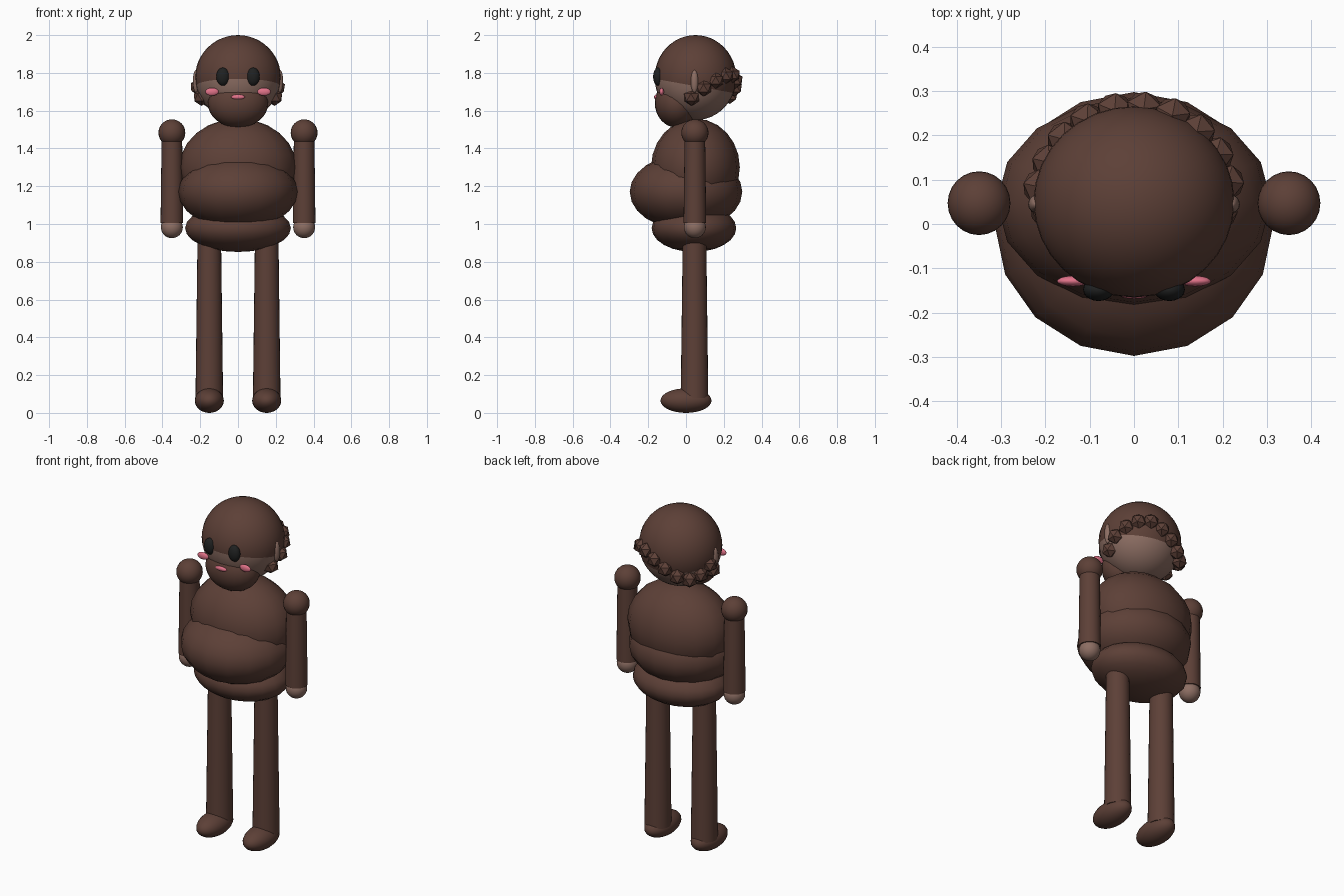
import bpy, bmesh, math
from mathutils import Matrix, Vector

if "Cube" in bpy.data.objects:
    bpy.data.objects.remove(bpy.data.objects["Cube"])


def material(name, color):
    m = bpy.data.materials.new(name)
    m.diffuse_color = (*color, 1)
    m.use_nodes = True
    m.node_tree.nodes["Principled BSDF"].inputs["Base Color"].default_value = m.diffuse_color
    return m


BROWN = material("dark_brown", (0.109, 0.051, 0.038))
SKIN = material("tan_skin", (0.266, 0.156, 0.125))
PINK = material("pink", (0.75, 0.17, 0.25))
BLACK = material("black", (0.014, 0.015, 0.015))


def finish(name, bm, mats, smooth=True):
    mesh = bpy.data.meshes.new(name)
    for f in bm.faces:
        f.smooth = smooth
    bm.to_mesh(mesh)
    bm.free()
    for m in mats:
        mesh.materials.append(m)
    ob = bpy.data.objects.new(name, mesh)
    bpy.context.collection.objects.link(ob)
    return ob


def ball_mesh(loc, r, seg, rings):
    bm = bmesh.new()
    bmesh.ops.create_uvsphere(bm, u_segments=seg, v_segments=rings, radius=1,
                              matrix=Matrix.LocRotScale(loc, None, Vector(r)))
    return bm


def ball(name, loc, r, mat, seg=24, rings=16):
    return finish(name, ball_mesh(Vector(loc), r, seg, rings), [mat])


def limb(name, x, y, z0, z1, r0, r1, mat):
    bm = bmesh.new()
    bmesh.ops.create_cone(bm, cap_ends=True, segments=24, radius1=r0, radius2=r1,
                          depth=z1 - z0,
                          matrix=Matrix.Translation((x, y, (z0 + z1) / 2)))
    ob = finish(name, bm, [mat])
    for f in ob.data.polygons:
        f.use_smooth = abs(f.normal.z) < 0.9
    return ob


# stacked body masses
ball("chest", (0, 0.05, 1.30), (0.31, 0.235, 0.258), BROWN, 16, 12)
ball("belly", (0, 0, 1.17), (0.315, 0.298, 0.20), BROWN, 16, 12)
ball("hips", (0, 0.042, 0.978), (0.28, 0.224, 0.126), BROWN, 20, 12)

# head: skin below a tilted hairline, hair above it
bm = ball_mesh(Vector((0, 0.05, 1.775)), (0.227, 0.216, 0.225), 32, 24)
hair_point, hair_dir = Vector((0, 0.05, 1.73)), Vector((0, 0.18, 1)).normalized()
bmesh.ops.bisect_plane(bm, geom=bm.verts[:] + bm.edges[:] + bm.faces[:],
                       plane_co=hair_point, plane_no=hair_dir)
for f in bm.faces:
    above = (f.calc_center_median() - hair_point).dot(hair_dir) > 0
    f.material_index = 1 if above else 0
finish("head", bm, [SKIN, BROWN])

# beard and mouth
ball("beard", (0, -0.048, 1.64), (0.16, 0.117, 0.13), BROWN)
ball("mouth", (0, -0.158, 1.672), (0.037, 0.011, 0.013), PINK, 16, 10)

# curls around the back of the head: angle, height, distance
curls = [(-6, 1.67, 0.195), (12, 1.72, 0.213), (30, 1.76, 0.213), (48, 1.785, 0.213),
         (66, 1.79, 0.213), (84, 1.76, 0.21), (102, 1.72, 0.21), (120, 1.68, 0.21),
         (138, 1.66, 0.21), (155, 1.68, 0.21), (171, 1.725, 0.213), (186, 1.67, 0.195)]
bm = bmesh.new()
for i, (deg, z, d) in enumerate(curls):
    a = math.radians(deg)
    m = Matrix.Translation((d * math.cos(a), 0.05 + d * math.sin(a), z))
    bmesh.ops.create_icosphere(bm, subdivisions=1, radius=0.045,
                               matrix=m @ Matrix.Rotation(a + i, 4, 'Z'))
finish("curls", bm, [BROWN], smooth=False)

# paired parts
for side, s in (("left", -1), ("right", 1)):
    ball(side + "_eye", (s * 0.08, -0.148, 1.78), (0.035, 0.026, 0.048), BLACK, 20, 12)
    ball(side + "_cheek", (s * 0.138, -0.129, 1.70), (0.036, 0.012, 0.021), PINK, 16, 10)
    ball(side + "_ear", (s * 0.222, 0.045, 1.755), (0.017, 0.02, 0.06), SKIN, 16, 10)
    ball(side + "_shoulder", (s * 0.35, 0.047, 1.483), (0.071, 0.072, 0.071), BROWN)
    limb(side + "_arm", s * 0.35, 0.047, 1.005, 1.48, 0.06, 0.054, BROWN)
    ball(side + "_hand", (s * 0.35, 0.047, 0.983), (0.058, 0.058, 0.058), SKIN)
    limb(side + "_leg", s * 0.152, 0.045, 0.08, 0.95, 0.073, 0.062, BROWN)
    ball(side + "_foot", (s * 0.152, 0, 0.065), (0.077, 0.135, 0.065), BROWN)
